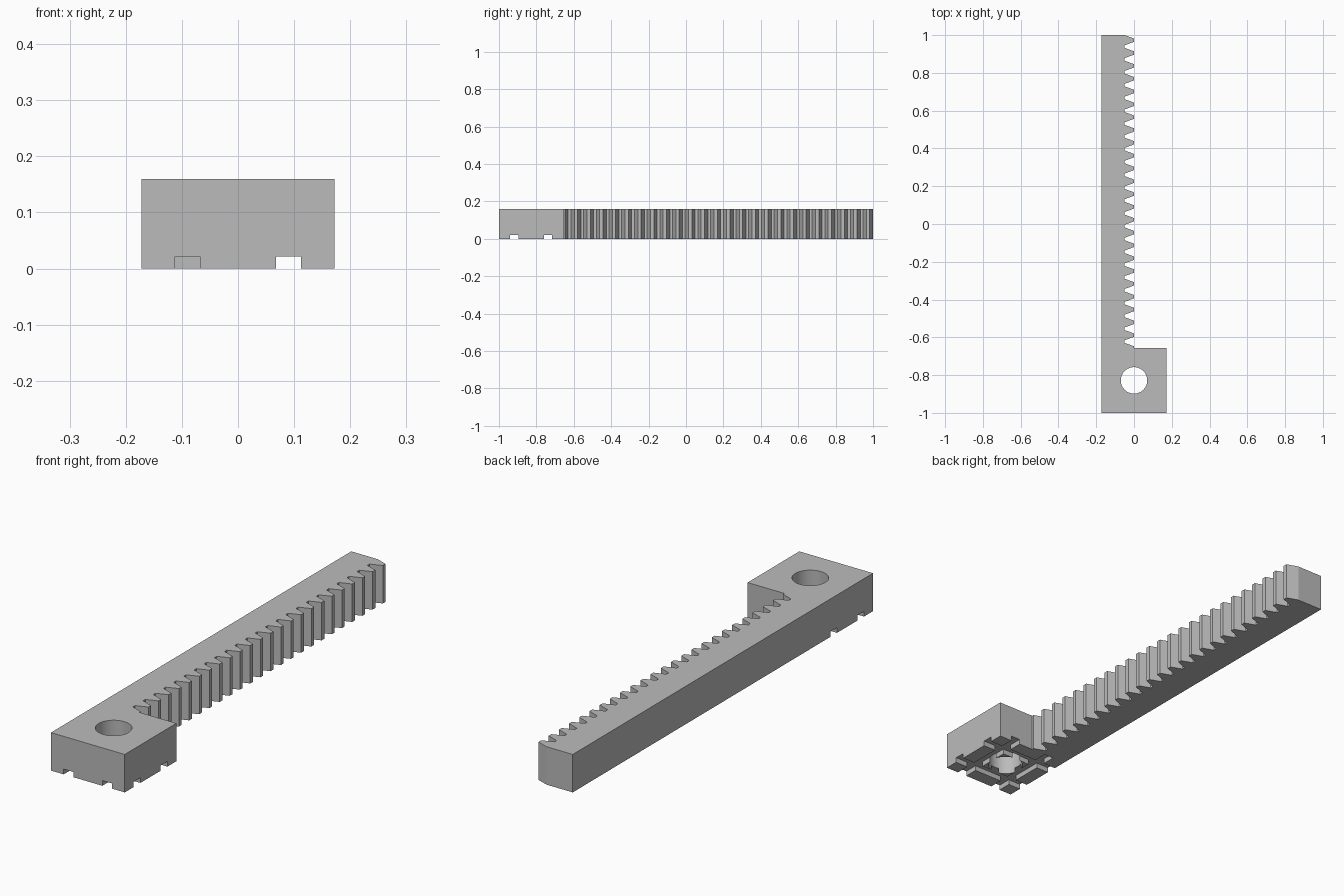
import bpy
import bmesh
import math

cube = bpy.data.objects.get("Cube")
if cube:
    bpy.data.objects.remove(cube, do_unlink=True)

HALF = 0.172             # half width of the mounting block
HEIGHT = 0.16
BLOCK_END = -0.656       # rear face of the block
BLOCK_Y = (BLOCK_END - 1) / 2
PITCH, TEETH = 0.0679, 24
DEPTH = 0.049
FLANK = DEPTH * math.tan(math.radians(20))
ROOT = 0.0143            # width of the valley floor

grey = bpy.data.materials.new("plain grey")
grey.use_nodes = True
colour = (0.5, 0.5, 0.5, 1)
grey.diffuse_color = colour
grey.node_tree.nodes["Principled BSDF"].inputs["Base Color"].default_value = colour


def prism(name, points, z0, z1):
    """Extrude a flat outline from z0 to z1."""
    bm = bmesh.new()
    face = bm.faces.new([bm.verts.new((x, y, z0)) for x, y in points])
    top = bmesh.ops.extrude_face_region(bm, geom=[face])["geom"]
    bmesh.ops.translate(bm, vec=(0, 0, z1 - z0),
                        verts=[v for v in top if isinstance(v, bmesh.types.BMVert)])
    bmesh.ops.recalc_face_normals(bm, faces=bm.faces)
    mesh = bpy.data.meshes.new(name)
    bm.to_mesh(mesh)
    bm.free()
    mesh.materials.append(grey)
    obj = bpy.data.objects.new(name, mesh)
    bpy.context.collection.objects.link(obj)
    return obj


def box(name, x0, x1, y0, y1, z0, z1):
    return prism(name, [(x0, y0), (x1, y0), (x1, y1), (x0, y1)], z0, z1)


# Outline of block and toothed bar
outline = [(-HALF, -1), (HALF, -1), (HALF, BLOCK_END), (0, BLOCK_END)]
for i in range(TEETH):
    y = 1 - (TEETH - i) * PITCH
    outline += [(0, y - FLANK), (-DEPTH, y), (-DEPTH, y + ROOT), (0, y + ROOT + FLANK)]
outline += [(0, 1 - FLANK), (-DEPTH, 1), (-HALF, 1)]
rack = prism("gear_rack", outline, 0, HEIGHT)

# Bolt hole through the block
SIDES, RADIUS = 64, 0.07
circle = [(RADIUS * math.cos(math.tau * i / SIDES),
           BLOCK_Y + RADIUS * math.sin(math.tau * i / SIDES)) for i in range(SIDES)]
cutters = [prism("bolt_hole_cutter", circle, -0.1, HEIGHT + 0.1)]

# Crossing grooves in the underside; the one under the bar is closed at its rear
OFFSET, HALF_GROOVE, GROOVE_TOP = 0.09, 0.0225, 0.022
for side in (-1, 1):
    c = side * OFFSET
    rear = BLOCK_END if side < 0 else BLOCK_END + 0.1
    cutters.append(box("long_groove_cutter", c - HALF_GROOVE, c + HALF_GROOVE,
                       -1.1, rear, -0.1, GROOVE_TOP))
    c += BLOCK_Y
    cutters.append(box("cross_groove_cutter", -0.3, 0.3,
                       c - HALF_GROOVE, c + HALF_GROOVE, -0.1, GROOVE_TOP))

# Cut the block, then drop the cutters
bpy.ops.object.select_all(action="DESELECT")
bpy.context.view_layer.objects.active = rack
rack.select_set(True)
for cutter in cutters:
    cutter.hide_render = True
    mod = rack.modifiers.new(cutter.name, "BOOLEAN")
    mod.operation = "DIFFERENCE"
    mod.solver = "EXACT"
    mod.object = cutter
    bpy.ops.object.modifier_apply(modifier=mod.name)
    bpy.data.objects.remove(cutter, do_unlink=True)

bpy.ops.object.shade_smooth_by_angle(angle=math.radians(15))
